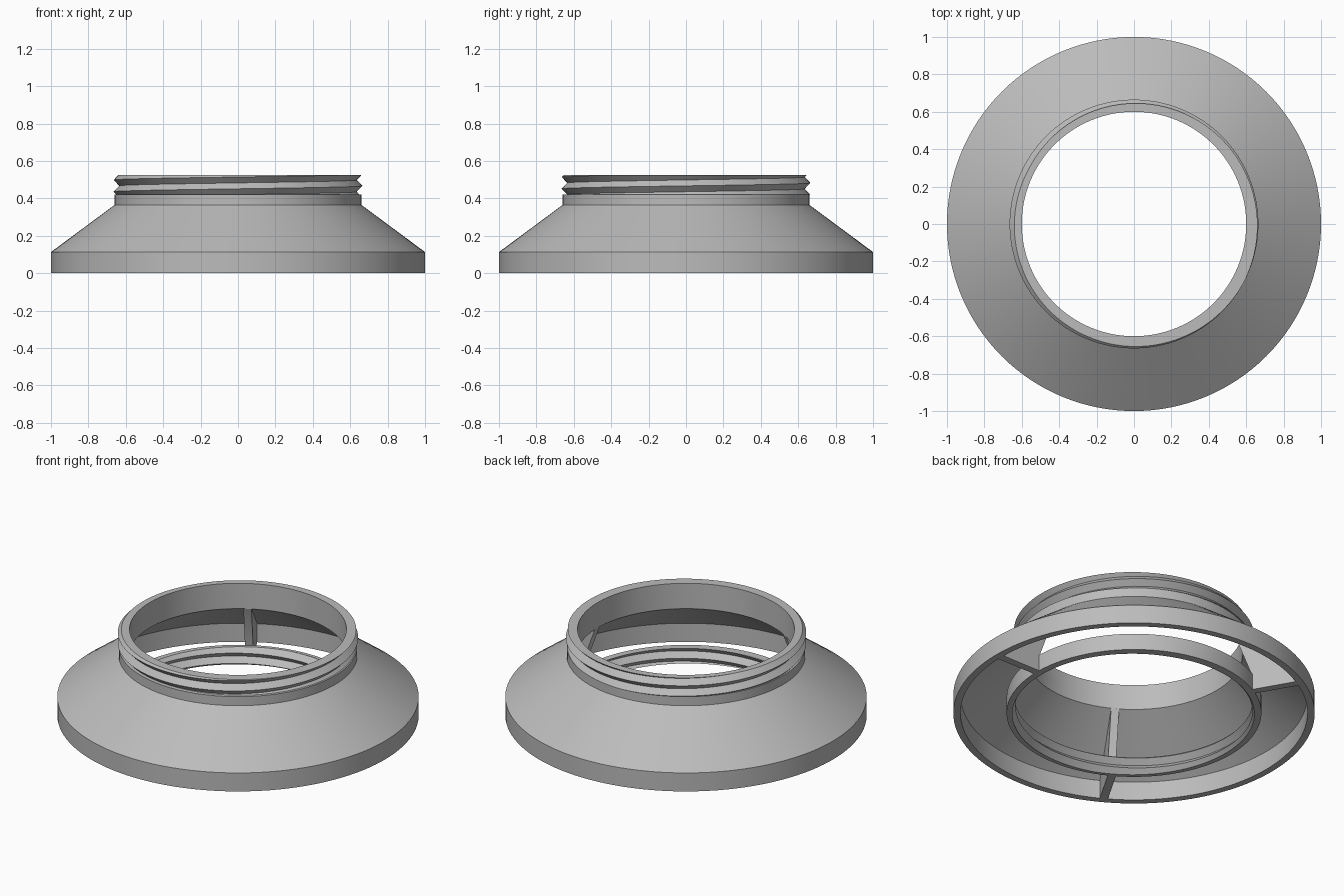
import bpy, bmesh, math
from mathutils import Vector, Matrix

cube = bpy.data.objects.get("Cube")
if cube:
    bpy.data.objects.remove(cube, do_unlink=True)

SEGMENTS = 128
PITCH = 0.063

grey = bpy.data.materials.new("plain grey")
grey.use_nodes = True
grey.diffuse_color = (0.5, 0.5, 0.5, 1)
grey.node_tree.nodes["Principled BSDF"].inputs["Base Color"].default_value = (0.5, 0.5, 0.5, 1)


def finish(bm, name):
    bmesh.ops.recalc_face_normals(bm, faces=bm.faces[:])
    mesh = bpy.data.meshes.new(name)
    bm.to_mesh(mesh)
    bm.free()
    mesh.materials.append(grey)
    obj = bpy.data.objects.new(name, mesh)
    bpy.context.collection.objects.link(obj)
    bpy.ops.object.select_all(action='DESELECT')
    obj.select_set(True)
    bpy.context.view_layer.objects.active = obj
    bpy.ops.object.shade_smooth_by_angle(angle=math.radians(25))
    return obj


def polar(r, angle, z):
    return Vector((r * math.cos(angle), r * math.sin(angle), z))


def lathe(name, profile):
    """Closed radius/height profile turned around the z axis."""
    bm = bmesh.new()
    verts = [bm.verts.new((r, 0, z)) for r, z in profile]
    edges = [bm.edges.new((a, b)) for a, b in zip(verts, verts[1:] + verts[:1])]
    bmesh.ops.spin(bm, geom=verts + edges, cent=(0, 0, 0), axis=(0, 0, 1),
                   angle=math.tau, steps=SEGMENTS, use_merge=True)
    bmesh.ops.remove_doubles(bm, verts=bm.verts[:], dist=1e-5)
    return finish(bm, name)


def threaded_ring(name, root, crest, crest_z, bottom, top, wall):
    """Ring with a helical V thread on one side and a plain wall on the other."""
    bm = bmesh.new()
    turns = range(-3, 5)
    rows = [[], [], []]
    for turn in turns:
        for i in range(SEGMENTS):
            t = turn + i / SEGMENTS
            z = bottom + (crest_z - bottom) % PITCH + PITCH * t
            for row, r, dz in zip(rows, (root, crest, root), (-0.5, 0, 0.5)):
                row.append(bm.verts.new(polar(r, math.tau * t, z + dz * PITCH)))
    for low, high in zip(rows, rows[1:]):
        for i in range(len(low) - 1):
            bm.faces.new((low[i], low[i + 1], high[i + 1], high[i]))
    bmesh.ops.remove_doubles(bm, verts=bm.verts[:], dist=1e-5)
    # Trim the thread flat at both ends and close it towards the plain wall
    rims = []
    for z, direction in ((bottom, -1), (top, 1)):
        bmesh.ops.bisect_plane(bm, geom=bm.verts[:] + bm.edges[:] + bm.faces[:], dist=1e-6,
                               plane_co=(0, 0, z), plane_no=(0, 0, direction), clear_outer=True)
    bmesh.ops.remove_doubles(bm, verts=bm.verts[:], dist=1e-5)
    for z in (bottom, top):
        cut = [e for e in bm.edges if e.is_boundary
               and all(abs(v.co.z - z) < 1e-4 for v in e.verts)]
        new = bmesh.ops.extrude_edge_only(bm, edges=cut)["geom"]
        for v in new:
            if isinstance(v, bmesh.types.BMVert):
                v.co = polar(wall, math.atan2(v.co.y, v.co.x), z)
        rims += [e for e in new if isinstance(e, bmesh.types.BMEdge)]
    bmesh.ops.bridge_loops(bm, edges=rims)
    return finish(bm, name)


def rib(name, outline, thickness, angle):
    bm = bmesh.new()
    face = bm.faces.new([bm.verts.new((r, -thickness / 2, z)) for r, z in outline])
    new = bmesh.ops.extrude_face_region(bm, geom=[face])["geom"]
    bmesh.ops.translate(bm, vec=(0, thickness, 0),
                        verts=[g for g in new if isinstance(g, bmesh.types.BMVert)])
    bmesh.ops.transform(bm, matrix=Matrix.Rotation(angle, 4, 'Z'), verts=bm.verts[:])
    return finish(bm, name)


# Conical outer shell with rim and collar
lathe("flange_shell", [(0.96, 0), (1, 0), (1, 0.113), (0.66, 0.365), (0.66, 0.42),
                       (0.6, 0.42), (0.6, 0.37), (0.96, 0.113)])

# Neck with outside thread, and lower ring with matching inside thread
threaded_ring("threaded_neck", 0.635, 0.665, 0.467, 0.42, 0.525, 0.6)
threaded_ring("lower_ring", 0.685, 0.655, 0.051, 0, 0.1, 0.705)

# Three ribs joining the lower ring to the shell
for k in range(3):
    rib(f"rib_{k + 1}", [(0.7, 0), (0.97, 0), (0.97, 0.115), (0.605, 0.375), (0.6, 0.37), (0.7, 0.1)],
        0.045, math.tau * k / 3)
